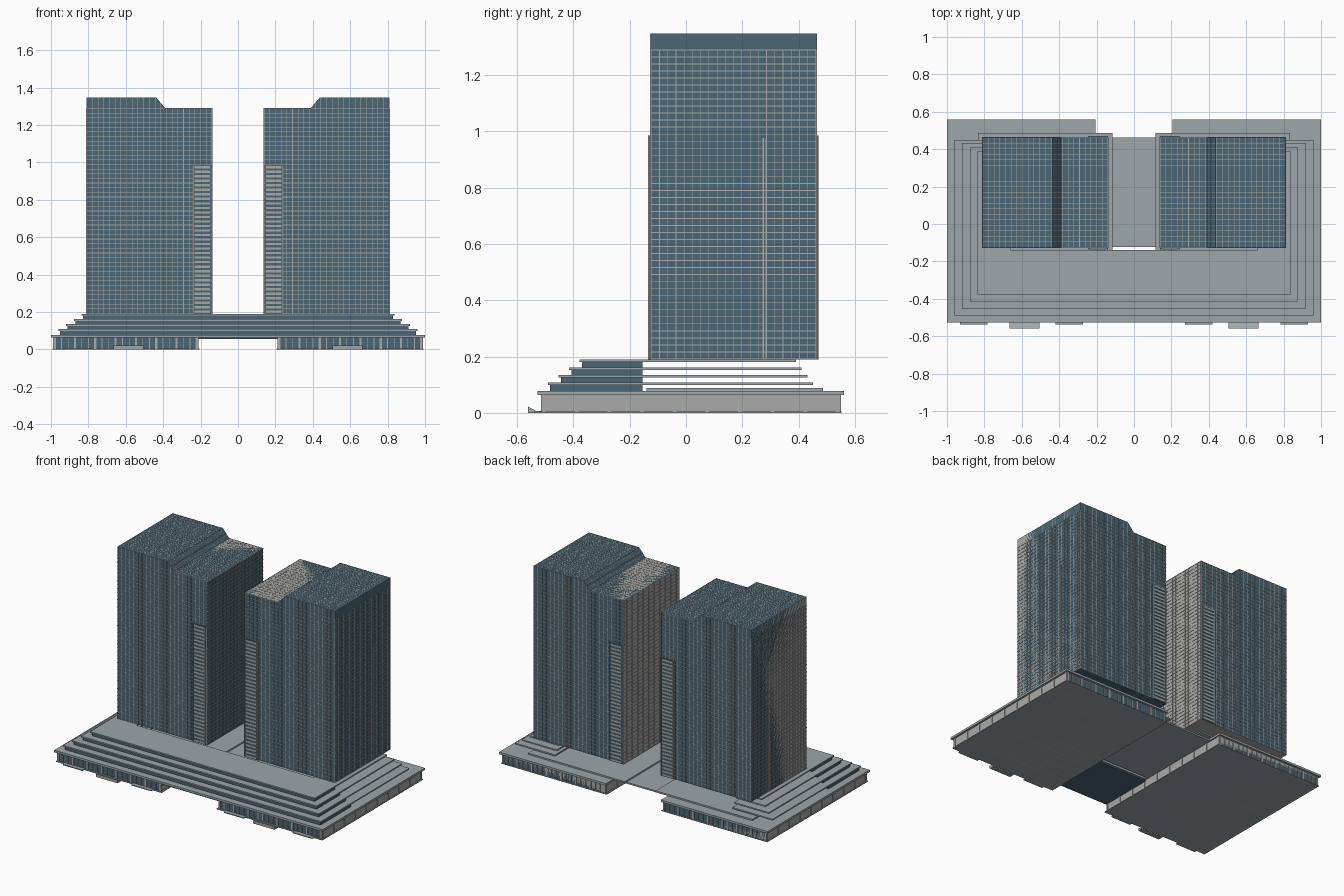
import bpy, bmesh

if "Cube" in bpy.data.objects:
    bpy.data.objects.remove(bpy.data.objects["Cube"])


def material(name, rgb):
    m = bpy.data.materials.new(name)
    m.diffuse_color = (*rgb, 1)
    m.use_nodes = True
    m.node_tree.nodes["Principled BSDF"].inputs["Base Color"].default_value = m.diffuse_color
    return m


GLASS = material("blue_glass", (0.07, 0.135, 0.18))
STONE = material("grey_stone", (0.34, 0.385, 0.405))
FRAME = material("light_frame", (0.40, 0.41, 0.39))


def box(bm, x0, x1, y0, y1, z0, z1):
    prism(bm, [(x0, z0), (x1, z0), (x1, z1), (x0, z1)], y0, y1)


def prism(bm, profile, y0, y1):
    """Extrude an x-z outline from y0 to y1."""
    f = bm.faces.new([bm.verts.new((x, y0, z)) for x, z in profile])
    r = bmesh.ops.extrude_face_region(bm, geom=[f])
    for v in r["geom"]:
        if isinstance(v, bmesh.types.BMVert):
            v.co.y = y1


def finish(name, bm, mat, mirror=True):
    bmesh.ops.recalc_face_normals(bm, faces=bm.faces)
    me = bpy.data.meshes.new(name)
    bm.to_mesh(me)
    bm.free()
    me.materials.append(mat)
    ob = bpy.data.objects.new(name, me)
    bpy.context.collection.objects.link(ob)
    if mirror:
        mod = ob.modifiers.new("mirror", "MIRROR")
        mod.use_mirror_merge = False
    return ob


def boxes(name, items, mat, mirror=True):
    bm = bmesh.new()
    for b in items:
        box(bm, *b)
    return finish(name, bm, mat, mirror)


def steps(a, b, n):
    return [a + (b - a) * i / n for i in range(n + 1)]


# Tower dimensions: low roof on the inner side, raised roof on the outer side
XI, XO, YF, YB = 0.138, 0.81, -0.125, 0.463
Z0, ZLOW, ZTOP = 0.19, 1.29, 1.345
S0, S1 = 0.39, 0.437
P, W = 0.002, 0.0015    # frame projection and half width

# Tower body
bm = bmesh.new()
prism(bm, [(XI, Z0), (XO, Z0), (XO, ZTOP), (S1, ZTOP), (S0, ZLOW), (XI, ZLOW)], YF, YB)
finish("tower_body", bm, GLASS)

# Upright frames on front and back, running on across the roof
items = []
for x in steps(XI + W, XO - W, 22):
    t = min(max((x - S0) / (S1 - S0), 0), 1)
    top = ZLOW + t * (ZTOP - ZLOW) + 0.001
    items.append((x - W, x + W, YF - P, YB + P, Z0, top))
boxes("front_mullions", items, FRAME)

# Upright frames on both sides, following the roof outline
bm = bmesh.new()
for y in steps(YF + W, YB - W, 20):
    prism(bm, [(XI - P, Z0), (XO + P, Z0), (XO + P, ZLOW), (XO, ZLOW),
               (XO, ZTOP + 0.001), (S1, ZTOP + 0.001), (S0, ZLOW + 0.001),
               (XI - P, ZLOW + 0.001)], y - W * 0.8, y + W * 0.8)
finish("side_mullions", bm, FRAME)

# Floor lines
boxes("floor_bands", [(XI - P, XO + P, YF - P, YB + P, z - W, z + W)
                      for z in steps(Z0 + W, ZLOW - W, 44)], FRAME)

# Slatted bays at the inner corners, front and back
BX, BT = 0.245, 0.985
bays = [(YF - 0.007, YF), (YB, YB + 0.005)]
boxes("bay_core", [(XI, BX, a, b, Z0, BT) for a, b in bays], GLASS)
slats = []
for a, b in bays:
    a, b = a - 0.003, b + 0.003
    slats += [(XI + 0.012, BX - 0.012, a, b, z, z + 0.012)
              for z in steps(Z0 + 0.005, BT - 0.017, 32)]
    slats += [(x, x + 0.006, a, b, Z0, BT) for x in (XI, BX - 0.006)]
boxes("bay_slats", slats, FRAME)

# Slim strips on the outer walls
boxes("side_strip", [(XO, XO + 0.004, y, y + 0.005, Z0, 0.975)
                     for y in (0.272, 0.282)], FRAME)

# Ground floor blocks
GX0, GX1, GY0, GY1, GZ = 0.215, 0.985, -0.51, 0.545, 0.065
boxes("ground_floor", [(GX0, GX1, GY0, GY1, 0.004, GZ)], GLASS)
boxes("ground_slab", [(0.205, 0.992, -0.52, 0.552, 0, 0.005)], STONE)
cols = []
for y in steps(GY0 + 0.006, GY1 - 0.006, 9):
    cols.append((GX0 - 0.005, GX1 + 0.005, y - 0.006, y + 0.006, 0, GZ))
for i, x in enumerate(steps(GX0 + 0.005, GX1 - 0.005, 21)):
    w = 0.006 if i % 3 == 0 else 0.002
    cols.append((x - w, x + w, GY0 - 0.005, GY1 + 0.005, 0, GZ))
boxes("ground_columns", cols, FRAME)

# Podium deck: side decks, front bridge and lower middle plate
boxes("side_deck", [(0.205, 1.0, -0.527, 0.56, 0.064, 0.078)], STONE)
boxes("bridge_deck", [(-0.205, 0.205, -0.527, -0.14, 0.064, 0.078)], STONE, False)
boxes("bridge_soffit", [(-0.215, 0.215, -0.515, -0.145, 0.055, 0.064)], GLASS, False)
boxes("middle_plate", [(-0.205, 0.205, -0.122, 0.463, 0.064, 0.074)], STONE, False)
boxes("tower_plinth", [(0.115, 0.835, -0.14, 0.487, 0.078, 0.088)], STONE)

# Stepped terraces: half width, front edge, back edge, slab top
levels = [(0.96, -0.49, 0.45, 0.108), (0.92, -0.452, 0.432, 0.135),
          (0.878, -0.415, 0.41, 0.162), (0.838, -0.378, 0.39, 0.19)]
slabs, arms, walls = [], [], []
below = 0.078
for x, y0, y1, z in levels:
    slabs.append((-x, x, y0, -0.14, z - 0.009, z))
    arms.append((0.66, x, -0.14, y1, z - 0.009, z))
    walls.append((-x + 0.008, x - 0.008, y0 + 0.008, -0.155, below, z - 0.009))
    below = z
boxes("terrace_slabs", slabs, STONE, False)
boxes("terrace_side_arms", arms, STONE)
boxes("terrace_walls", walls, GLASS, False)

# Entrance ramp wedge and low doorsteps
bm = bmesh.new()
prism(bm, [(0.505, 0), (0.665, 0), (0.665, 0.022), (0.505, 0.022)], -0.56, -0.525)
for v in bm.verts:
    if v.co.y > -0.54 and v.co.z > 0.01:
        v.co.z = 0.003
finish("entrance_ramp", bm, STONE)
boxes("doorsteps", [(x, x + 0.147, -0.537, -0.51, 0, 0.006) for x in (0.272, 0.782)], STONE)
